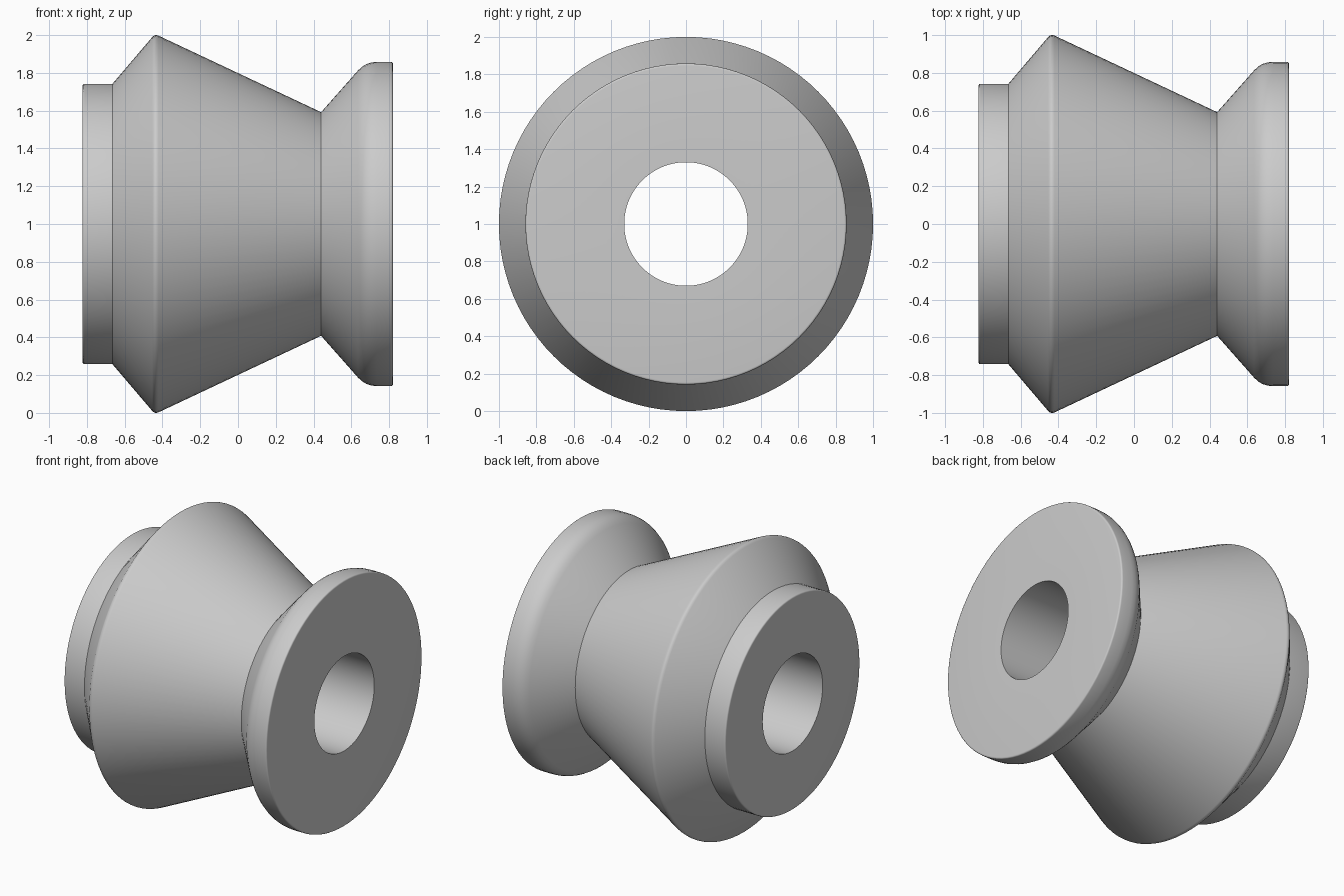
import bpy
import bmesh
import math
from mathutils import Matrix, Vector

cube = bpy.data.objects.get("Cube")
if cube:
    bpy.data.objects.remove(cube, do_unlink=True)

# Plain grey material
grey = bpy.data.materials.new("grey")
grey.use_nodes = True
colour = (0.6, 0.6, 0.6, 1)
grey.diffuse_color = colour
grey.node_tree.nodes["Principled BSDF"].inputs["Base Color"].default_value = colour

SEGMENTS = 96

# Roller cross-section: (position along axis, radius, corner rounding)
SECTION = [
    (-0.823, 0.33, 0),      # bore, left end
    (-0.823, 0.742, 0.012), # collar
    (-0.665, 0.742, 0),
    (-0.44, 1.006, 0.022),  # ridge
    (0.44, 0.592, 0),       # groove
    (0.675, 0.858, 0.06),   # flange
    (0.82, 0.858, 0.012),
    (0.82, 0.33, 0),        # bore, right end
]


def rounded(section, steps=4):
    """Replace each marked corner by a short curve."""
    points = []
    for i, (x, r, cut) in enumerate(section):
        corner = Vector((x, 0, r))
        if not cut:
            points.append(corner)
            continue
        ends = []
        for nx, nr, _ in (section[i - 1], section[(i + 1) % len(section)]):
            ends.append(corner + (Vector((nx, 0, nr)) - corner).normalized() * cut)
        for k in range(steps + 1):
            t = k / steps
            points.append(ends[0] * (1 - t) ** 2 + corner * 2 * t * (1 - t) + ends[1] * t * t)
    return points


# Turn the section around the x axis
bm = bmesh.new()
profile = rounded(SECTION)
rings = []
for s in range(SEGMENTS):
    turn = Matrix.Rotation(math.tau * s / SEGMENTS, 3, "X")
    rings.append([bm.verts.new(turn @ p + Vector((0, 0, 1))) for p in profile])
for s, ring in enumerate(rings):
    following = rings[(s + 1) % SEGMENTS]
    for i in range(len(profile)):
        j = (i + 1) % len(profile)
        bm.faces.new((ring[i], ring[j], following[j], following[i]))
bmesh.ops.recalc_face_normals(bm, faces=bm.faces)

mesh = bpy.data.meshes.new("roller")
bm.to_mesh(mesh)
bm.free()
mesh.materials.append(grey)
roller = bpy.data.objects.new("roller", mesh)
bpy.context.collection.objects.link(roller)

bpy.ops.object.select_all(action="DESELECT")
roller.select_set(True)
bpy.context.view_layer.objects.active = roller
bpy.ops.object.shade_smooth_by_angle(angle=math.radians(30))
